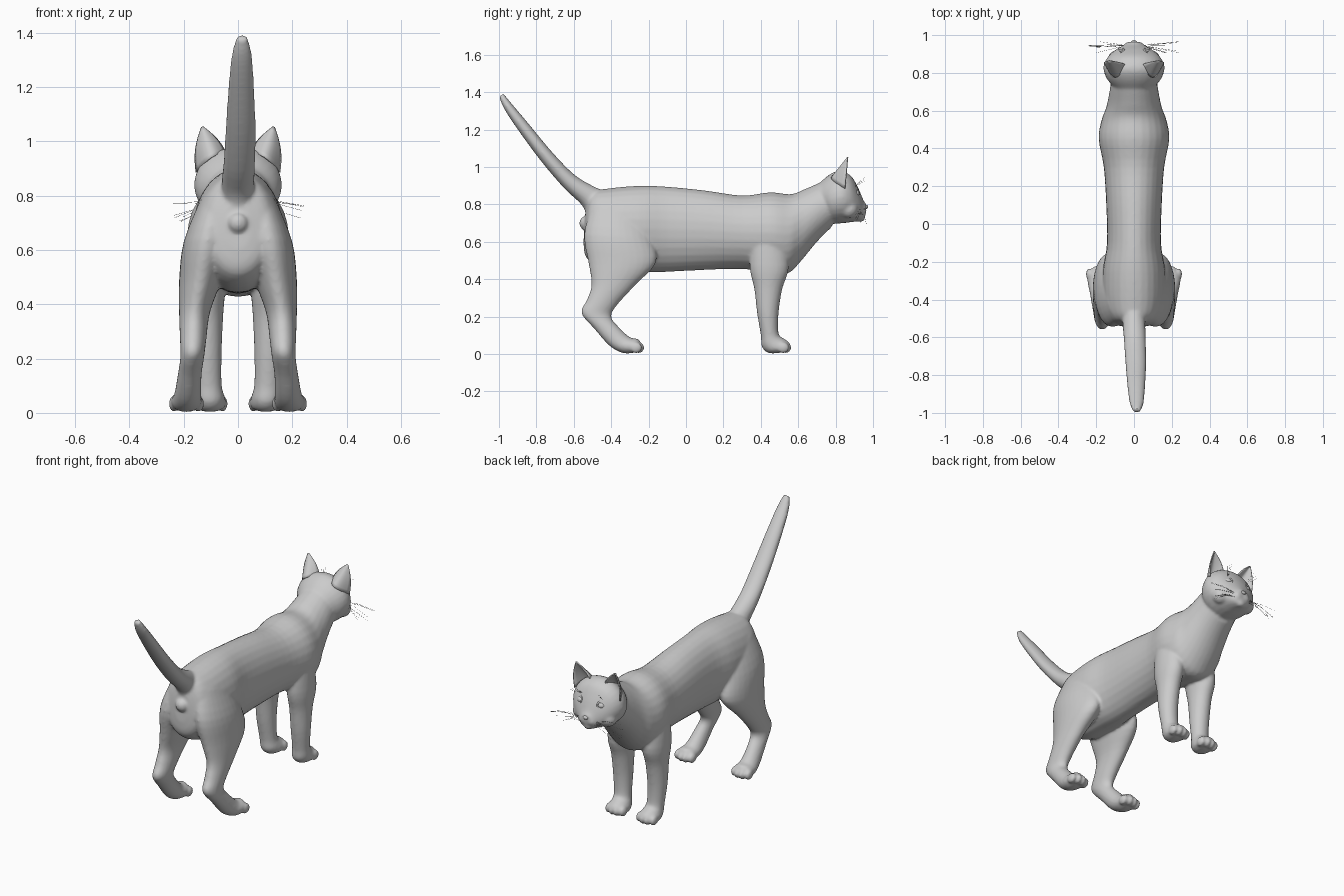
import bpy, bmesh, math, random
from mathutils import Vector

random.seed(4)
cube = bpy.data.objects.get("Cube")
if cube:
    bpy.data.objects.remove(cube, do_unlink=True)


def add_object(name, bm):
    mesh = bpy.data.meshes.new(name)
    bmesh.ops.recalc_face_normals(bm, faces=bm.faces)
    bm.to_mesh(mesh)
    bm.free()
    mesh.shade_smooth()
    obj = bpy.data.objects.new(name, mesh)
    bpy.context.collection.objects.link(obj)
    return obj


def spline(rows, steps=4):
    """Catmull-Rom interpolation through rows of numbers."""
    out = []
    for i in range(len(rows) - 1):
        a, b, c, d = rows[max(i - 1, 0)], rows[i], rows[i + 1], rows[min(i + 2, len(rows) - 1)]
        for s in range(steps):
            t = s / steps
            out.append([0.5 * (2 * q + (r - p) * t + (2 * p - 5 * q + 4 * r - u) * t * t
                               + (3 * q - p - 3 * r + u) * t ** 3)
                        for p, q, r, u in zip(a, b, c, d)])
    return out + [rows[-1]]


def loft(name, rows, side=1, segments=28):
    """Skin ovals; each row holds two opposite rim points (y, z), centre x and half width."""
    bm = bmesh.new()
    rings = []
    for y1, z1, y2, z2, cx, w in spline(rows):
        mid, half = Vector((cx * side, (y1 + y2) / 2, (z1 + z2) / 2)), Vector((0, (y1 - y2) / 2, (z1 - z2) / 2))
        ring = []
        for k in range(segments):
            a = math.tau * k / segments
            ring.append(bm.verts.new(mid + half * math.cos(a) + Vector((w * math.sin(a), 0, 0))))
        rings.append(ring)
    for r, s in zip(rings, rings[1:]):
        for k in range(segments):
            n = (k + 1) % segments
            bm.faces.new((r[k], r[n], s[n], s[k]))
    bm.faces.new(rings[0])
    bm.faces.new(rings[-1])
    return add_object(name, bm)


def ball(name, centre, size):
    bm = bmesh.new()
    bmesh.ops.create_uvsphere(bm, u_segments=20, v_segments=12, radius=1)
    bmesh.ops.scale(bm, vec=size, verts=bm.verts)
    bmesh.ops.translate(bm, vec=centre, verts=bm.verts)
    return add_object(name, bm)


torso = [
    (-.535, .78, -.548, .60, 0, .05), (-.50, .865, -.53, .51, 0, .12),
    (-.42, .885, -.42, .45, 0, .16), (-.25, .90, -.25, .44, 0, .165),
    (-.10, .895, -.10, .44, 0, .143), (.10, .875, .10, .45, 0, .147),
    (.30, .848, .30, .455, 0, .16), (.45, .865, .45, .435, 0, .187),
    (.56, .855, .54, .43, 0, .172), (.63, .88, .60, .48, 0, .148),
    (.70, .91, .70, .60, 0, .13), (.76, .935, .78, .68, 0, .12)]
head = [
    (.70, .90, .74, .74, 0, .10), (.76, .955, .78, .70, 0, .145),
    (.82, .98, .84, .70, 0, .162), (.88, .955, .88, .705, 0, .142),
    (.92, .89, .92, .71, 0, .10), (.95, .82, .945, .715, 0, .055),
    (.966, .80, .96, .745, 0, .03)]
tail = [
    (-.43, .87, -.53, .74, 0, .06), (-.50, .90, -.56, .80, 0, .06),
    (-.60, .962, -.65, .885, .005, .058), (-.72, 1.085, -.77, 1.025, .01, .055),
    (-.84, 1.23, -.885, 1.18, .012, .047), (-.93, 1.337, -.967, 1.302, .014, .037),
    (-.977, 1.394, -1.0, 1.374, .015, .02)]
front_leg = [
    (.52, .66, .35, .66, .11, .06), (.55, .47, .34, .47, .115, .068),
    (.515, .35, .365, .35, .115, .06), (.495, .22, .38, .22, .115, .055),
    (.495, .11, .40, .10, .11, .05), (.52, .085, .405, .04, .105, .055),
    (.55, .065, .44, .006, .103, .06), (.56, .04, .50, .006, .103, .05)]
hind_leg = [
    (-.23, .76, -.50, .80, .08, .06), (-.18, .62, -.545, .64, .112, .088),
    (-.16, .49, -.52, .48, .14, .077), (-.27, .37, -.505, .37, .16, .057),
    (-.37, .26, -.53, .29, .165, .049), (-.40, .20, -.56, .22, .168, .044),
    (-.36, .145, -.49, .135, .178, .044), (-.30, .09, -.41, .045, .185, .05),
    (-.255, .08, -.34, .006, .19, .057), (-.235, .045, -.28, .006, .19, .048)]

# Body masses, with paired legs, toes and muzzle pads
parts = [loft("torso", torso), loft("head", head), loft("tail", tail),
         ball("chin", (0, .933, .728), (.03, .025, .022)),
         ball("rump_bump", (0, -.545, .70), (.035, .025, .035))]
for side in (1, -1):
    parts += [loft("front_leg", front_leg, side), loft("hind_leg", hind_leg, side),
              ball("muzzle_pad", (side * .024, .938, .765), (.031, .028, .027)),
              ball("cheek", (side * .09, .87, .775), (.05, .05, .05))]
    for cx, cy in ((.103, .538), (.19, -.248)):
        for k in (-1.5, -.5, .5, 1.5):
            spread = Vector((side * cx + k * .031, cy - abs(k) * .012, .034))
            parts.append(ball("toe", spread, (.0185, .032, .03)))

# Fuse the masses into one smooth skin
bpy.ops.object.select_all(action="DESELECT")
for part in parts:
    part.select_set(True)
bpy.context.view_layer.objects.active = parts[0]
bpy.ops.object.join()
body = bpy.context.object
body.name = body.data.name = "body"
fuse = body.modifiers.new("Fuse", "REMESH")
fuse.mode = "VOXEL"
fuse.voxel_size = .008
fuse.use_smooth_shade = True
relax = body.modifiers.new("Relax", "SMOOTH")
relax.factor = .5
relax.iterations = 7


def ear(name, side):
    """Cupped triangle, open to the front."""
    bm = bmesh.new()
    inner, outer, tip = Vector((.045, .845, .955)), Vector((.153, .85, .885)), Vector((.133, .866, 1.057))
    grid = []
    for r in range(9):
        t = r / 8
        a, b = inner.lerp(tip, t * .96), outer.lerp(tip, t * .96)
        row = []
        for c in range(11):
            s = c / 10
            p = a.lerp(b, s)
            bow = math.sin(math.pi * s) * (1 - t)
            p += Vector((0, -.07 * bow, .02 * bow))
            p.x += .012 * math.sin(math.pi * t) * (2 * s - 1)
            row.append(bm.verts.new((p.x * side, p.y, p.z)))
        grid.append(row)
    for r, s in zip(grid, grid[1:]):
        for c in range(10):
            bm.faces.new((r[c], r[c + 1], s[c + 1], s[c]))
    obj = add_object(name, bm)
    shell = obj.modifiers.new("Thickness", "SOLIDIFY")
    shell.thickness = .007
    shell.offset = 0


def strands(name, paths, radius):
    curve = bpy.data.curves.new(name, "CURVE")
    curve.dimensions = "3D"
    curve.bevel_depth = radius
    curve.bevel_resolution = 0
    for path in paths:
        line = curve.splines.new("POLY")
        line.points.add(len(path) - 1)
        for point, co in zip(line.points, path):
            point.co = (*co, 1)
    bpy.context.collection.objects.link(bpy.data.objects.new(name, curve))


# Face details
ball("nose", (0, .962, .787), (.016, .012, .011))
for side, label in ((1, "left"), (-1, "right")):
    ear(label + "_ear", side)
    ball(label + "_eye", (side * .066, .904, .858), (.025, .023, .02))
    # Eyelid rim
    facing = Vector((side * .6, .75, .25))
    bpy.ops.mesh.primitive_torus_add(
        location=Vector((side * .066, .904, .858)) + facing * .009,
        rotation=facing.to_track_quat("Z", "Y").to_euler(),
        major_radius=.023, minor_radius=.005, major_segments=24, minor_segments=8)
    bpy.context.object.name = label + "_eyelid"
    bpy.ops.object.shade_smooth()
    # Cheek and brow whiskers
    paths = []
    for k in range(9):
        root = Vector((side * .04, .945, .75 + .012 * (k % 3)))
        end = Vector((side * random.uniform(.15, .25), random.uniform(.90, .98), random.uniform(.69, .78)))
        paths.append([root, root.lerp(end, .5) + Vector((0, 0, .012)), end])
    for k in range(3):
        root = Vector((side * .06, .895, .89))
        paths.append([root, root + Vector((side * (.02 + .015 * k), .06, .055 - .01 * k))])
    strands(label + "_whiskers", paths, .0006)
